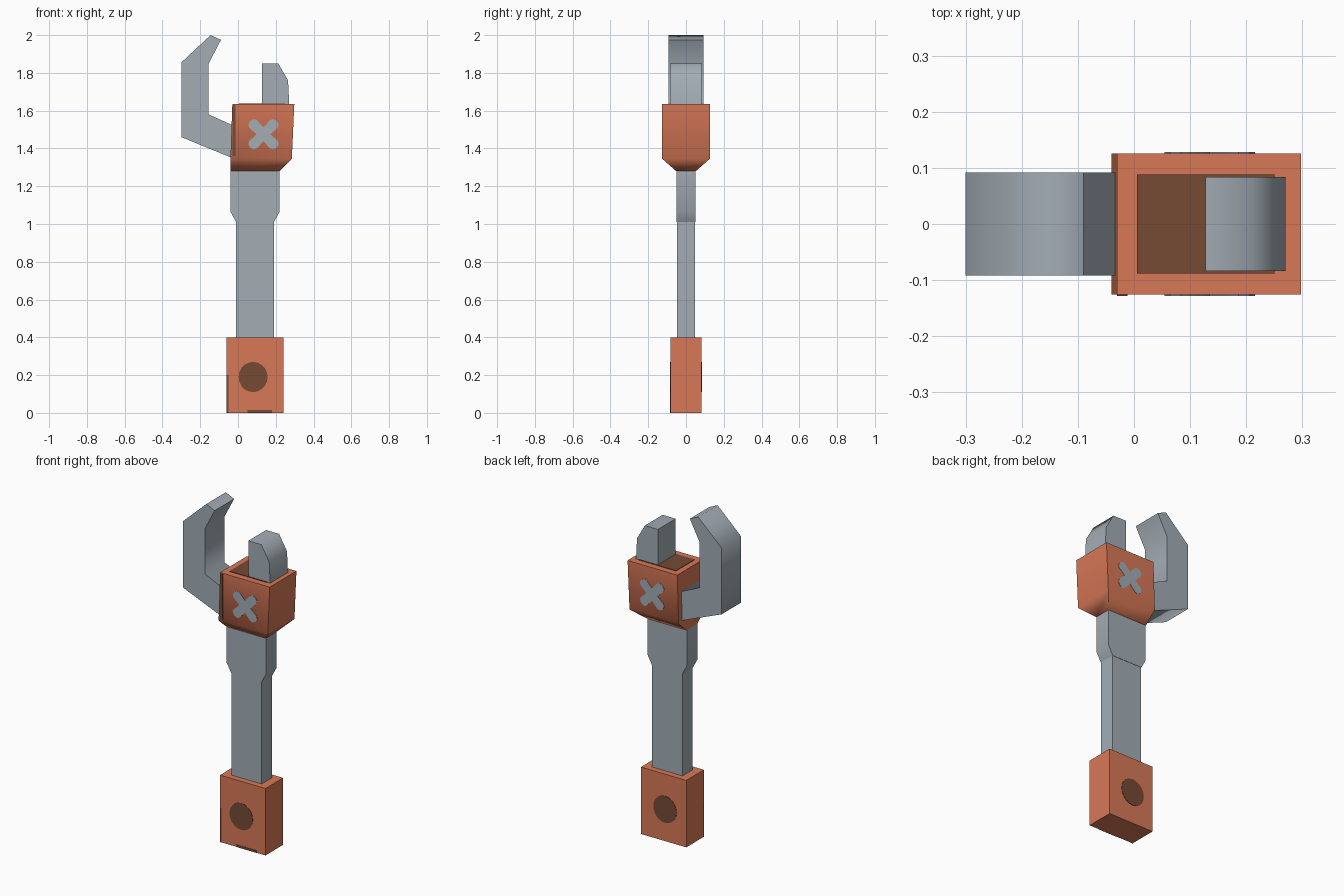
import bpy, bmesh, math

if "Cube" in bpy.data.objects:
    bpy.data.objects.remove(bpy.data.objects["Cube"])


def material(name, rgb):
    m = bpy.data.materials.new(name)
    m.diffuse_color = (*rgb, 1)
    m.use_nodes = True
    m.node_tree.nodes["Principled BSDF"].inputs["Base Color"].default_value = m.diffuse_color
    return m


ORANGE = material("orange", (0.69, 0.19, 0.095))
GREY = material("steel grey", (0.366, 0.418, 0.462))
BROWN = material("dark brown", (0.18, 0.068, 0.036))


def finish(bm, name, mat, angle):
    bmesh.ops.recalc_face_normals(bm, faces=bm.faces)
    mesh = bpy.data.meshes.new(name)
    bm.to_mesh(mesh)
    bm.free()
    mesh.materials.append(mat)
    ob = bpy.data.objects.new(name, mesh)
    bpy.context.collection.objects.link(ob)
    bpy.ops.object.select_all(action='DESELECT')
    bpy.context.view_layer.objects.active = ob
    ob.select_set(True)
    bpy.ops.object.shade_smooth_by_angle(angle=math.radians(angle))
    return ob


def loft(name, sections, mat, angle=40):
    """Stack of rectangles: (z, x_min, x_max, half_depth)."""
    bm = bmesh.new()
    rings = []
    for z, a, b, d in sections:
        rings.append([bm.verts.new(p) for p in
                      ((a, -d, z), (b, -d, z), (b, d, z), (a, d, z))])
    for lo, hi in zip(rings, rings[1:]):
        for i in range(4):
            j = (i + 1) % 4
            bm.faces.new((lo[i], lo[j], hi[j], hi[i]))
    bm.faces.new(rings[0])
    bm.faces.new(rings[-1])
    return finish(bm, name, mat, angle)


def extrude(name, outline, y0, y1, mat, angle=30):
    """Front-view outline (x, z) extruded along y."""
    bm = bmesh.new()
    near = [bm.verts.new((x, y0, z)) for x, z in outline]
    far = [bm.verts.new((x, y1, z)) for x, z in outline]
    bm.faces.new(near)
    bm.faces.new(far)
    for i in range(len(near)):
        j = (i + 1) % len(near)
        bm.faces.new((near[i], near[j], far[j], far[i]))
    return finish(bm, name, mat, angle)


def decal(name, outline, depth, mat, sides=(-1, 1)):
    """Thin painted plate on the front and/or back face."""
    for s in sides:
        label = name + ("_front" if s < 0 else "_back")
        extrude(label, outline, s * (depth - 0.002), s * (depth + 0.002), mat)


def rect(a, b, c, d):
    return [(a, c), (b, c), (b, d), (a, d)]


# handle, shaft, flared neck and head
loft("grip", [(0, -0.06, 0.24, 0.083), (0.4, -0.06, 0.24, 0.083)], ORANGE)
loft("shaft", [(0.395, -0.01, 0.19, 0.048), (1.02, -0.01, 0.19, 0.048)], GREY)
loft("neck", [(1.01, -0.01, 0.19, 0.05), (1.065, -0.04, 0.22, 0.05),
              (1.285, -0.04, 0.22, 0.05)], GREY)
loft("head", [(1.28, -0.04, 0.22, 0.052), (1.345, -0.04, 0.285, 0.126),
              (1.635, -0.03, 0.298, 0.126)], ORANGE, 55)

# jaws
extrude("hooked_jaw", [(0.0, 1.337), (-0.30, 1.46), (-0.30, 1.855), (-0.145, 2.0),
                       (-0.09, 1.975), (-0.155, 1.85), (-0.155, 1.58), (0.0, 1.51)],
        -0.092, 0.092, GREY, 70)
extrude("short_jaw", [(0.127, 1.60), (0.273, 1.60), (0.265, 1.76),
                      (0.213, 1.85), (0.127, 1.85)], -0.084, 0.084, GREY, 70)

# dark slot on top of the head
loft("jaw_slot", [(1.632, 0.005, 0.25, 0.088), (1.638, 0.005, 0.25, 0.088)], BROWN)

# cross on both head faces
cross = []
for k in range(4):
    t = k * math.pi / 2
    cross.append((0.135 + 0.037 * math.cos(t), 1.475 + 0.037 * math.sin(t)))
    c, s = math.cos(t + math.pi / 4), math.sin(t + math.pi / 4)
    for u, v in ((0.078, -0.028), (0.093, -0.021), (0.1, 0),
                 (0.093, 0.021), (0.078, 0.028)):
        cross.append((0.135 + u * c - v * s, 1.475 + u * s + v * c))
decal("cross", cross, 0.126, GREY)

# round hole marking on both grip faces
dot = [(0.08 + 0.077 * math.cos(i * math.tau / 20),
        0.19 + 0.08 * math.sin(i * math.tau / 20)) for i in range(20)]
decal("grip_hole", dot, 0.083, BROWN)

# worn dark edges
decal("grip_edge", rect(-0.06, -0.051, 0.0, 0.2), 0.083, BROWN, (-1,))
decal("grip_base_mark", rect(0.05, 0.18, 0.0, 0.014), 0.083, BROWN, (-1,))
decal("head_edge", rect(-0.03, -0.012, 1.36, 1.63), 0.126, BROWN, (-1,))
